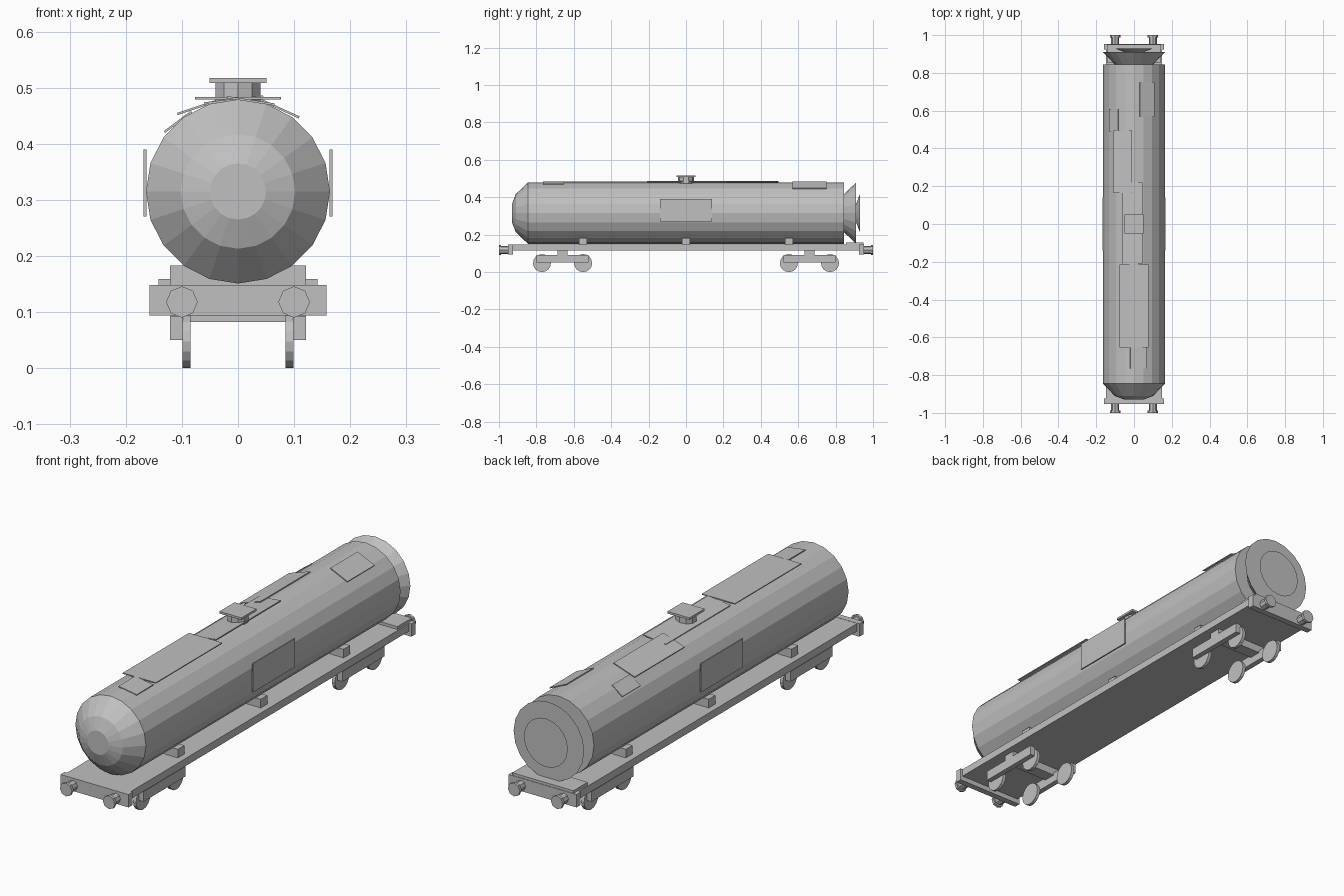
import bpy
from math import radians, pi, atan2, hypot
from mathutils import Matrix

cube = bpy.data.objects.get("Cube")
if cube:
    bpy.data.objects.remove(cube, do_unlink=True)

grey = bpy.data.materials.new("plain_grey")
grey.use_nodes = True
colour = (0.53, 0.53, 0.53, 1)
grey.diffuse_color = colour
grey.node_tree.nodes["Principled BSDF"].inputs["Base Color"].default_value = colour


def finish(name):
    ob = bpy.context.object
    ob.name = name
    ob.data.materials.clear()
    ob.data.materials.append(grey)
    return ob


def box(name, x, y, z, tilt=0):
    """Box from (min, max) ranges, optionally tilted about its long axis."""
    mid = [(a + b) / 2 for a, b in (x, y, z)]
    bpy.ops.mesh.primitive_cube_add(size=1, location=mid, rotation=(0, tilt, 0))
    ob = finish(name)
    ob.data.transform(Matrix.Diagonal([b - a for a, b in (x, y, z)] + [1]))
    return ob


def drum_y(name, x, z, y0, y1, r0, r1, sides):
    """Cylinder or cone frustum along y, radius r0 at y0 and r1 at y1."""
    bpy.ops.mesh.primitive_cone_add(vertices=sides, radius1=r0, radius2=r1, depth=y1 - y0,
                                    location=(x, (y0 + y1) / 2, z), rotation=(-pi / 2, 0, 0))
    return finish(name)


def drum_x(name, x0, x1, y, z, r, sides):
    bpy.ops.mesh.primitive_cylinder_add(vertices=sides, radius=r, depth=x1 - x0,
                                        location=((x0 + x1) / 2, y, z), rotation=(0, pi / 2, 0))
    return finish(name)


def panel(name, a, b, y):
    """Thin plate whose section runs from point a to point b in x and z."""
    w = hypot(b[0] - a[0], b[1] - a[1])
    cx, cz = (a[0] + b[0]) / 2, (a[1] + b[1]) / 2
    tilt = -atan2(b[1] - a[1], b[0] - a[0])
    return box(name, (cx - w / 2, cx + w / 2), y, (cz - 0.002, cz + 0.002), tilt)


# Tank with a domed front and flared rear cones
R, AXIS = 0.164, 0.315
drum_y("tank", 0, AXIS, -0.845, 0.845, R, R, 20)
drum_y("front_dome_outer", 0, AXIS, -0.91, -0.845, 0.102, R, 20)
drum_y("front_dome_inner", 0, AXIS, -0.93, -0.91, 0.05, 0.102, 20)
drum_y("rear_cone_outer", 0, AXIS, 0.845, 0.91, 0.102, R, 20)
drum_y("rear_cone_inner", 0, AXIS, 0.91, 0.93, 0.05, 0.102, 20)

# Filler hatch
bpy.ops.mesh.primitive_cylinder_add(vertices=10, radius=0.042, depth=0.04, location=(0, 0, 0.49))
finish("hatch_neck")
box("hatch_lid", (-0.051, 0.051), (-0.05, 0.05), (0.508, 0.517))

# Patches on the tank roof
panel("roof_panel_long", (-0.077, 0.481), (0.077, 0.481), (-0.655, -0.215))
panel("roof_panel_front", (-0.02, 0.483), (0.065, 0.470), (-0.765, -0.655))
panel("roof_panel_middle", (-0.06, 0.472), (0.045, 0.484), (-0.21, 0.22))
panel("roof_panel_rear", (-0.108, 0.453), (-0.01, 0.486), (0.165, 0.495))
panel("shoulder_panel_left", (0.03, 0.483), (0.109, 0.447), (0.57, 0.75))
panel("shoulder_panel_right", (-0.131, 0.421), (-0.083, 0.457), (0.49, 0.61))

# Underframe, end plate and saddles
box("underframe", (-0.148, 0.148), (-0.93, 0.93), (0.115, 0.147))
box("rear_plate", (-0.142, 0.142), (0.855, 0.95), (0.147, 0.159))
for i, y in enumerate((-0.55, 0, 0.55)):
    box(f"saddle_{i + 1}", (-0.121, 0.121), (y - 0.022, y + 0.022), (0.147, 0.183))

# Side boards
for s, side in ((1, "left"), (-1, "right")):
    box(f"side_board_{side}", sorted((s * 0.163, s * 0.168)), (-0.14, 0.14), (0.27, 0.39))

for e, end in ((-1, "front"), (1, "rear")):
    # Buffer beams and bogie bolsters
    box(f"{end}_buffer_beam", (-0.158, 0.158), sorted((e * 0.925, e * 0.952)), (0.094, 0.148))
    mid = e * 0.66
    box(f"{end}_bolster", (-0.12, 0.12), (mid - 0.027, mid + 0.027), (0.082, 0.117))
    for s, side in ((1, "left"), (-1, "right")):
        # Buffers
        x = s * 0.1
        y0, y1 = sorted((e * 0.945, e * 0.99))
        drum_y(f"{end}_buffer_shank_{side}", x, 0.118, y0, y1, 0.021, 0.021, 8)
        y0, y1 = sorted((e * 0.988, e))
        drum_y(f"{end}_buffer_head_{side}", x, 0.118, y0, y1, 0.028, 0.028, 8)
        # Bogie side frame and wheels
        box(f"{end}_bogie_frame_{side}", sorted((s * 0.098, s * 0.121)),
            (mid - 0.14, mid + 0.14), (0.05, 0.092))
        for k, dy in enumerate((-0.11, 0.11)):
            x0, x1 = sorted((s * 0.085, s * 0.099))
            drum_x(f"{end}_wheel_{side}_{k + 1}", x0, x1, mid + dy, 0.048, 0.048, 16)
